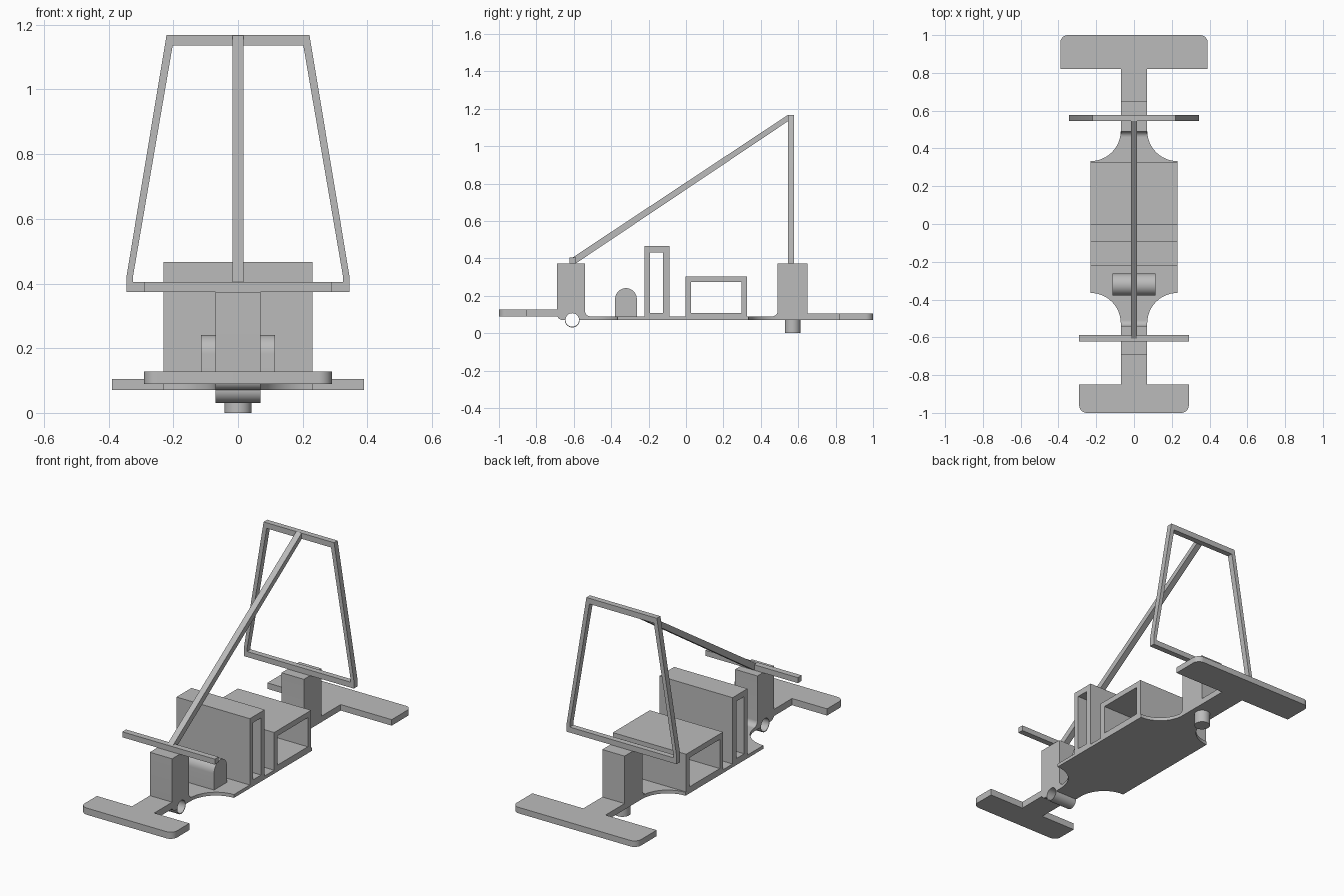
import bpy
import bmesh
from math import sin, cos, radians
from mathutils import Vector

cube = bpy.data.objects.get("Cube")
if cube:
    bpy.data.objects.remove(cube, do_unlink=True)

grey = bpy.data.materials.new("plain grey")
grey.use_nodes = True
grey.diffuse_color = (0.5, 0.5, 0.5, 1)
grey.node_tree.nodes["Principled BSDF"].inputs["Base Color"].default_value = (0.5, 0.5, 0.5, 1)

AXES = {"X": lambda a, b, t: Vector((t, a, b)),
        "Y": lambda a, b, t: Vector((a, t, b)),
        "Z": lambda a, b, t: Vector((a, b, t))}
parts = []


def arc(ca, cb, r, start, end, n=12):
    """Points along an arc, angles in degrees."""
    angles = [radians(start + (end - start) * i / n) for i in range(n + 1)]
    return [(ca + r * cos(t), cb + r * sin(t)) for t in angles]


def mirrored(half):
    """Close a half outline by reflecting its first coordinate."""
    return half + [(-a, b) for a, b in reversed(half)]


def rect(a0, a1, b0, b1):
    return [(a0, b0), (a1, b0), (a1, b1), (a0, b1)]


def prism(name, axis, outline, lo, hi, hole=None):
    """Extrude an outline along an axis; a hole has as many points as the outline."""
    bm = bmesh.new()
    place = AXES[axis]

    def ring(points, t):
        return [bm.verts.new(place(a, b, t)) for a, b in points]

    def strip(r0, r1):
        n = len(r0)
        for i in range(n):
            j = (i + 1) % n
            bm.faces.new((r0[i], r0[j], r1[j], r1[i]))

    low, high = ring(outline, lo), ring(outline, hi)
    strip(low, high)
    if hole:
        hole_low, hole_high = ring(hole, lo), ring(hole, hi)
        strip(hole_low, hole_high)
        strip(low, hole_low)
        strip(high, hole_high)
    else:
        bm.faces.new(low)
        bm.faces.new(high)
    bmesh.ops.recalc_face_normals(bm, faces=bm.faces)
    mesh = bpy.data.meshes.new(name)
    bm.to_mesh(mesh)
    bm.free()
    mesh.materials.append(grey)
    obj = bpy.data.objects.new(name, mesh)
    bpy.context.collection.objects.link(obj)
    parts.append(obj)
    return obj


STEM = 0.07      # half width of the narrow spine
BODY = 0.23      # half width of the central deck
BASE = 0.071     # underside of the deck
DECK = 0.09      # top of the deck
POST = 0.374     # top of the posts

# Central deck with scooped corners
prism("deck", "Z", mirrored(
    [(STEM, -0.54)] + arc(BODY, -0.525, 0.16, 180, 90)
    + arc(BODY, 0.493, 0.16, 270, 180) + [(STEM, 0.51)]), BASE, DECK)

# T-shaped end plates
prism("front_tail_plate", "Z", mirrored(
    arc(0.25, -0.96, 0.04, -90, 0) + [(0.29, -0.85), (STEM, -0.85), (STEM, -0.67)]),
    DECK, 0.128)
prism("rear_tail_plate", "Z", mirrored(
    [(STEM, 0.64), (STEM, 0.82), (0.39, 0.82)] + arc(0.35, 0.96, 0.04, 0, 90)),
    BASE, 0.105)

# Posts with filleted feet; the front one is notched for the axle tube
TUBE_Y = -0.608
prism("front_post", "X",
      [(-0.69, POST)] + arc(-0.66, BASE + 0.03, 0.03, 180, 270)
      + arc(TUBE_Y, BASE, 0.04, 180, 0, 16)
      + [(-0.51, BASE)] + arc(-0.51, DECK + 0.03, 0.03, 270, 180)
      + [(-0.54, POST)], -STEM, STEM)
prism("rear_post", "X",
      [(0.65, POST), (0.65, BASE), (0.46, BASE)]
      + arc(0.46, DECK + 0.03, 0.03, 270, 360) + [(0.49, POST)], -STEM, STEM)

# Axle tube and rear peg
prism("axle_tube", "X", arc(TUBE_Y, BASE, 0.04, 0, 348.75, 31), -STEM, STEM,
      arc(TUBE_Y, BASE, 0.036, 0, 348.75, 31))
prism("rear_peg", "Z", arc(0, 0.57, 0.042, 0, 348.75, 31), 0, BASE + 0.01)

# Open boxes and domed block on the deck
prism("tall_box", "X", rect(-0.223, -0.089, DECK, 0.466), -BODY, BODY,
      rect(-0.193, -0.122, 0.108, 0.432))
prism("low_box", "X", rect(-0.004, 0.327, DECK, 0.304), -BODY, BODY,
      rect(0.026, 0.297, 0.108, 0.273))
prism("domed_block", "X",
      [(-0.379, DECK)] + arc(-0.321, 0.183, 0.058, 180, 0, 24) + [(-0.263, DECK)],
      -0.115, 0.115)

# Upper crossbar, upright frame and diagonal strut
prism("front_crossbar", "Y", rect(-0.29, 0.29, POST, 0.405), -0.622, -0.588)
prism("upright_frame", "Y",
      mirrored([(0.345, POST), (0.345, 0.42), (0.221, 1.168)]), 0.545, 0.577,
      mirrored([(0.325, 0.405), (0.325, 0.42), (0.202, 1.136)]))
prism("diagonal_strut", "X",
      [(-0.588, POST), (0.546, 1.134), (0.546, 1.168), (-0.606, 0.405)], -0.017, 0.017)

# Smooth the round surfaces, keep the corners sharp
bpy.ops.object.select_all(action="DESELECT")
for part in parts:
    part.select_set(True)
bpy.context.view_layer.objects.active = parts[0]
bpy.ops.object.shade_smooth_by_angle(angle=radians(30))
